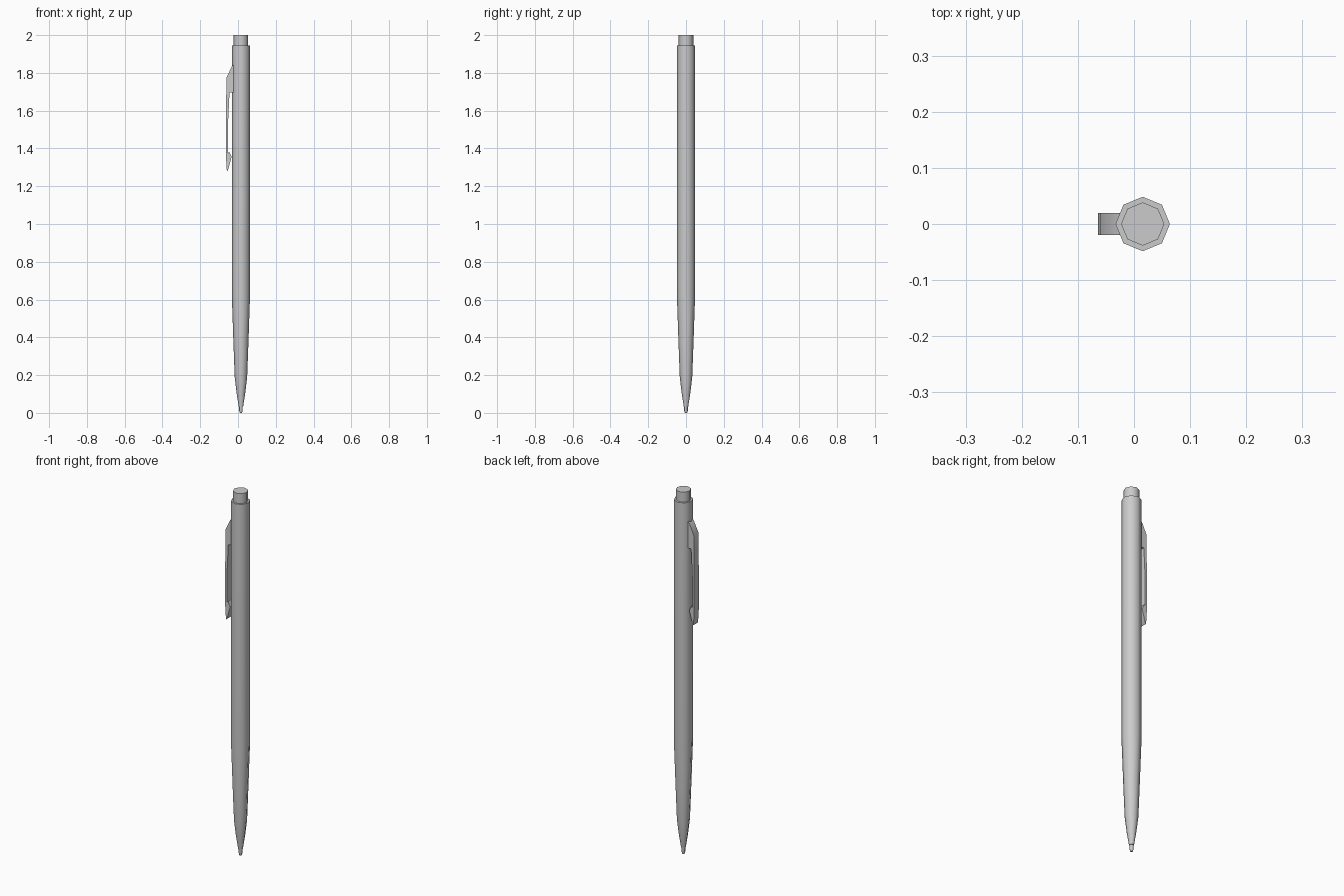
import bpy, bmesh, math

if "Cube" in bpy.data.objects:
    bpy.data.objects.remove(bpy.data.objects["Cube"])

CX = 0.0155   # pen axis, offset so the clip and barrel are centred together
SIDES = 8


def finish(name, bm, angle):
    bmesh.ops.recalc_face_normals(bm, faces=bm.faces)
    me = bpy.data.meshes.new(name)
    bm.to_mesh(me)
    bm.free()
    ob = bpy.data.objects.new(name, me)
    bpy.context.collection.objects.link(ob)
    bpy.ops.object.select_all(action='DESELECT')
    bpy.context.view_layer.objects.active = ob
    ob.select_set(True)
    bpy.ops.object.shade_smooth_by_angle(angle=math.radians(angle))
    return ob


def lathe(name, profile):
    """Eight-sided closed solid from (radius, z) pairs."""
    bm = bmesh.new()
    rings = []
    for r, z in profile:
        rings.append([bm.verts.new((CX + r * math.cos(math.tau * i / SIDES),
                                    r * math.sin(math.tau * i / SIDES), z))
                      for i in range(SIDES)])
    for a, b in zip(rings, rings[1:]):
        for i in range(SIDES):
            j = (i + 1) % SIDES
            bm.faces.new((a[i], a[j], b[j], b[i]))
    bm.faces.new(rings[0])
    bm.faces.new(rings[-1])
    return finish(name, bm, 50)


# Barrel with tapered grip and nose cone
lathe("barrel", [(0.012, 0.035), (0.023, 0.105), (0.033, 0.19), (0.040, 0.38),
                 (0.0485, 0.63), (0.0485, 1.945)])

# Writing tip
lathe("tip", [(0.006, 0.0), (0.0095, 0.012), (0.0095, 0.05)])

# Push button
lathe("button", [(0.0385, 1.92), (0.0385, 2.0)])

# Pocket clip: side outline extruded across y
outline = [(-0.022, 1.845), (-0.034, 1.832), (-0.061, 1.775), (-0.064, 1.55),
           (-0.064, 1.36), (-0.059, 1.28), (-0.053, 1.285), (-0.034, 1.355),
           (-0.047, 1.383), (-0.053, 1.375), (-0.052, 1.55), (-0.045, 1.695),
           (-0.022, 1.695)]
bm = bmesh.new()
face = bm.faces.new([bm.verts.new((x, -0.02, z)) for x, z in outline])
res = bmesh.ops.extrude_face_region(bm, geom=[face])
bmesh.ops.translate(bm, vec=(0, 0.04, 0),
                    verts=[v for v in res["geom"] if isinstance(v, bmesh.types.BMVert)])
finish("pocket_clip", bm, 40)
